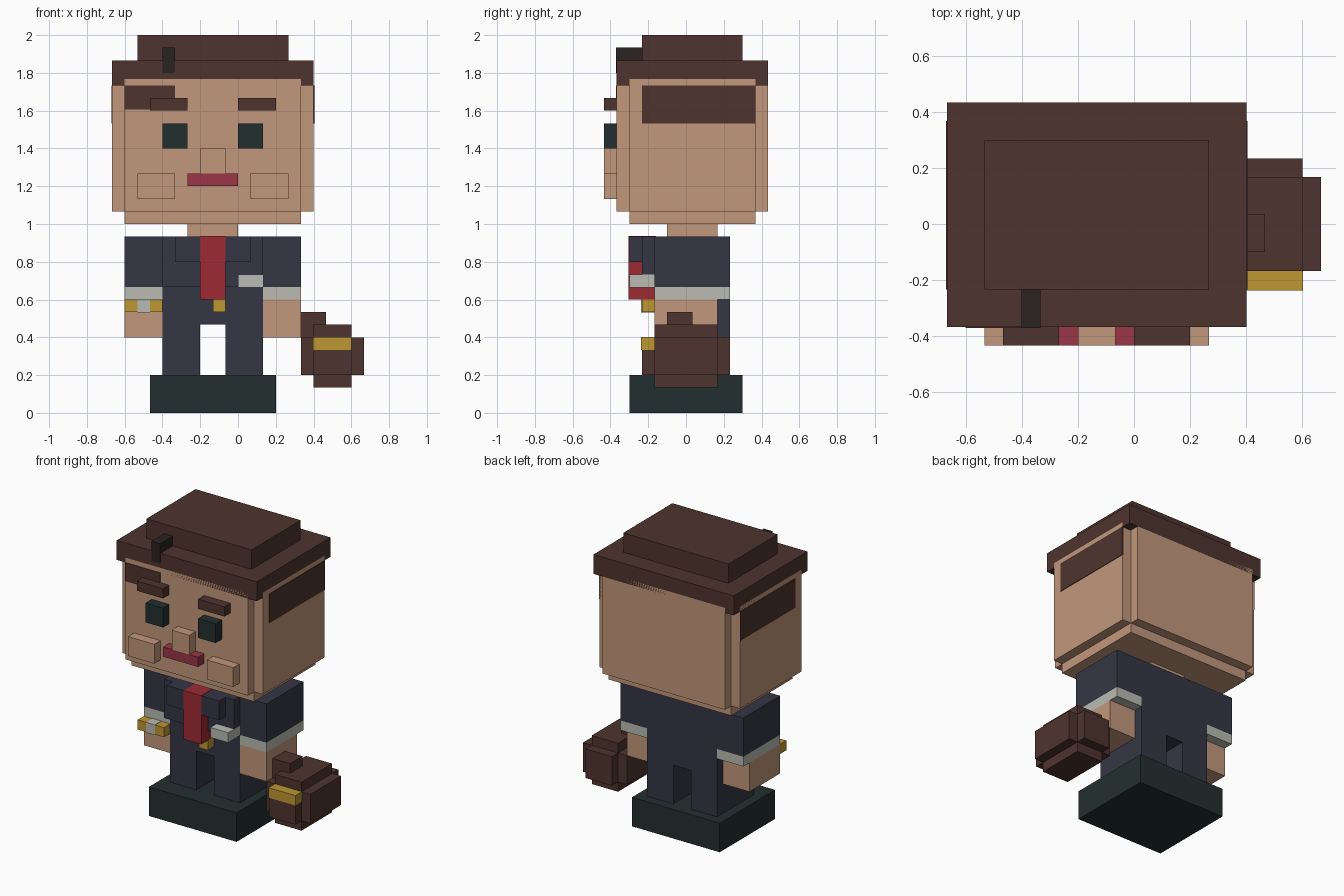
import bpy
import bmesh

old = bpy.data.objects.get("Cube")
if old:
    bpy.data.objects.remove(old, do_unlink=True)

U = 1 / 15      # size of one building block
E = 0.06        # thin plate thickness, in blocks


def material(name, rgb):
    """Flat material from 0-255 sRGB values."""
    lin = []
    for v in rgb:
        c = v / 255
        lin.append(c / 12.92 if c <= 0.04045 else ((c + 0.055) / 1.055) ** 2.4)
    col = (*lin, 1.0)
    m = bpy.data.materials.new(name)
    m.use_nodes = True
    m.diffuse_color = col
    bsdf = m.node_tree.nodes["Principled BSDF"]
    bsdf.inputs["Base Color"].default_value = col
    bsdf.inputs["Roughness"].default_value = 0.9
    return m


SKIN = material("skin", (194, 151, 123))
BROWN = material("hair brown", (78, 52, 46))
DARK = material("near black", (42, 34, 34))
SLATE = material("dark slate", (35, 47, 47))
SUIT = material("suit navy", (54, 54, 70))
RED = material("tie red", (158, 42, 51))
LIP = material("lip red", (155, 54, 70))
WHITE = material("off white", (187, 187, 180))
GOLD = material("gold", (190, 151, 52))


def part(name, mat, *boxes):
    """One object from boxes given as (x0, x1, y0, y1, z0, z1) in blocks."""
    bm = bmesh.new()
    for x0, x1, y0, y1, z0, z1 in boxes:
        verts = bmesh.ops.create_cube(bm, size=1)["verts"]
        for v in verts:
            v.co = ((x1 if v.co.x > 0 else x0) * U,
                    (y1 if v.co.y > 0 else y0) * U,
                    (z1 if v.co.z > 0 else z0) * U)
    me = bpy.data.meshes.new(name)
    bm.to_mesh(me)
    bm.free()
    me.materials.append(mat)
    ob = bpy.data.objects.new(name, me)
    bpy.context.collection.objects.link(ob)
    return ob


def pair(name, mat, x0, x1, *rest):
    """Left part plus its mirror about the body's centre, x = -2 blocks."""
    part("left_" + name, mat, (x0, x1, *rest))
    part("right_" + name, mat, (-4 - x1, -4 - x0, *rest))


# Head: block with stepped edges
part("head", SKIN,
     (-10, 6, -4.5, 5.5, 16, 26.5),
     (-9, 5, -5.5, 6.5, 16, 26.5),
     (-9, 5, -4.5, 5.5, 15, 17))
part("neck", SKIN, (-4, 0, -1.5, 2.5, 13.9, 15.1))

# Hair
part("hair", BROWN,
     (-10, 6, -5.5, 6.5, 26, 28),
     (-8, 4, -3.5, 4.5, 28, 30))
part("front_hair_lock", BROWN, (-9, -5, -5.5 - E, -5.4, 24.1, 26))
pair("side_hair", BROWN, 5.9, 6 + E, -3.5, 5.5, 23, 26)
part("hair_parting", DARK, (-6, -5, -5.5 - E, -3.5, 27, 29))

# Face
pair("eyebrow", BROWN, 0, 3, -6.5, -5.4, 24, 25)
pair("eye", SLATE, 0, 2, -6.5, -5.4, 21, 23)
pair("cheek", SKIN, 1, 4, -6.5, -5.4, 17, 19)
part("nose", SKIN, (-3, -1, -6.5, -5.4, 19, 21))
part("mouth", LIP, (-4, 0, -6.5, -5.4, 18, 19))

# Body and legs
part("torso", SUIT, (-6, 2, -2.5, 3.5, 7, 14))
part("chest", SUIT, (-6, 2, -3.5, -2.4, 10, 14))
pair("leg", SUIT, -1, 2, -2.5, 3.5, 2.9, 7)
part("shoe_base", SLATE, (-7, 3, -4.5, 4.5, 0, 3))

# Suit details
pair("lapel", SUIT, -1.2, 1, -4.5, -3.4, 12, 14)
part("tie", RED, (-3, -1, -4.5 - E, -2.4, 9, 14 + E / 2))
part("pocket_square", WHITE, (0, 2 + E / 2, -4.5, -2.4, 10 - E / 2, 11))
part("belt_buckle", GOLD, (-2, -1, -3.5, -2.4, 8, 9))

# Arms
pair("sleeve", SUIT, 2, 5, -2.5, 3.5, 10, 14)
pair("cuff", WHITE, 2, 5, -2.5, 3.5, 9, 10)
pair("hand", SKIN, 2, 5, -2.5, 2.5, 6, 9)

# Wristwatch
part("watch_strap", GOLD, (-9, -6, -3.5, -2.4, 8, 9))
part("watch_face", WHITE, (-8, -7, -3.5 - E, -2.4, 8 - E / 2, 9 + E / 2))

# Money bag
part("bag", BROWN,
     (5, 10, -2.5, 2.5, 3, 6),
     (6, 9, -2.5, 2.5, 2, 7),
     (6, 9, -3.5, 3.5, 3, 6))
part("bag_handle", BROWN, (5, 7, -1.5, 0.5, 5.5, 8))
part("bag_clasp", GOLD, (6 - E / 2, 9 + E / 2, -3.5 - E, -2.5, 5, 6 + E / 2))
